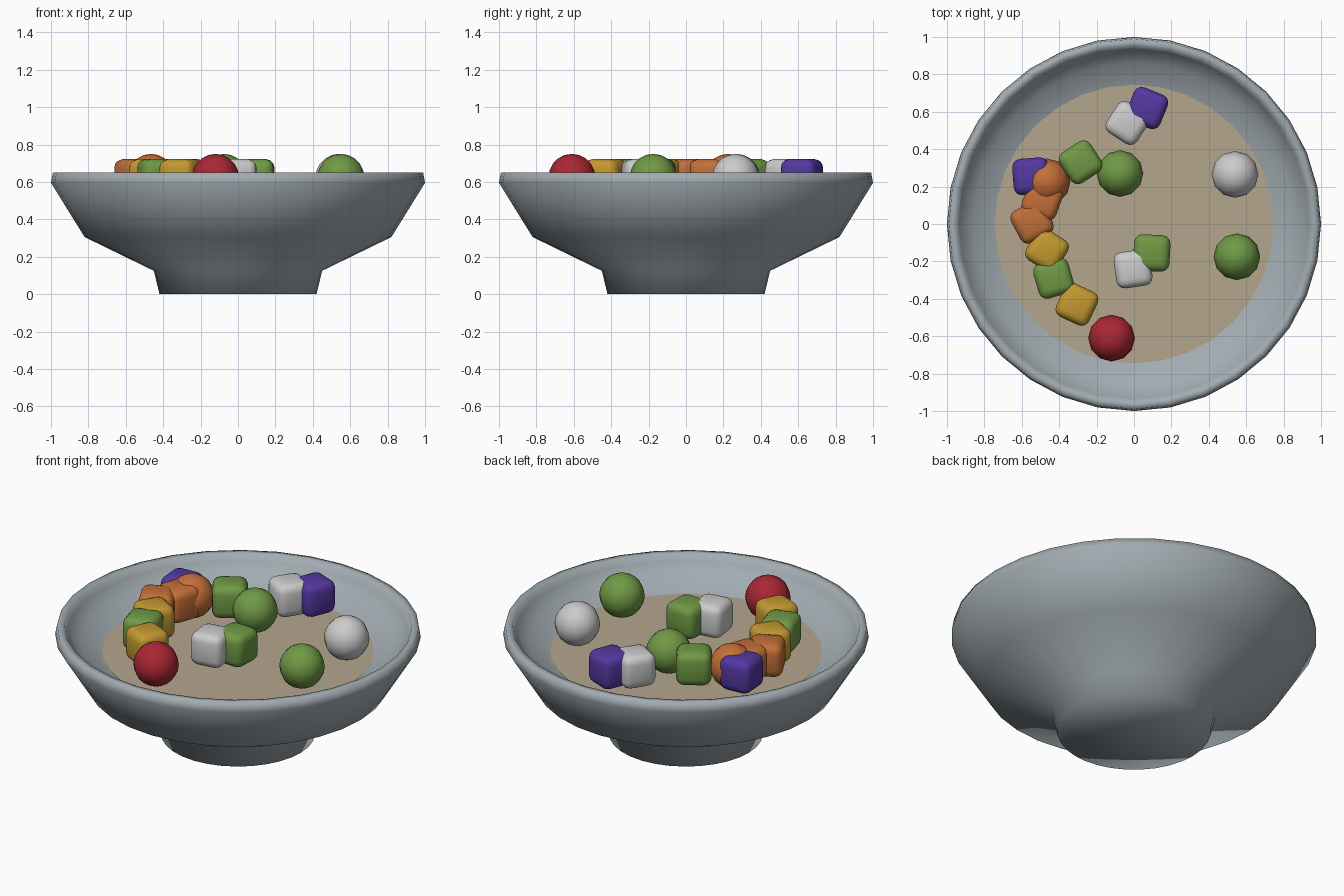
import bpy, bmesh
from math import radians
from mathutils import Matrix

if "Cube" in bpy.data.objects:
    bpy.data.objects.remove(bpy.data.objects["Cube"])

COLOURS = {
    "bowl": (0.36, 0.41, 0.44), "broth": (0.45, 0.38, 0.27),
    "white": (0.62, 0.61, 0.6), "green": (0.16, 0.32, 0.06),
    "purple": (0.09, 0.04, 0.36), "orange": (0.55, 0.16, 0.04),
    "yellow": (0.55, 0.32, 0.03), "red": (0.4, 0.02, 0.035),
}
mats = {}
for key, rgb in COLOURS.items():
    mats[key] = bpy.data.materials.new(key)
    mats[key].diffuse_color = (*rgb, 1)


def add(name, bm, colour):
    bmesh.ops.recalc_face_normals(bm, faces=bm.faces)
    for f in bm.faces:
        f.smooth = True
    me = bpy.data.meshes.new(name)
    bm.to_mesh(me)
    bm.free()
    me.materials.append(mats[colour])
    ob = bpy.data.objects.new(name, me)
    bpy.context.collection.objects.link(ob)
    return ob


# bowl: one closed profile turned around z
profile = [(0, 0), (0.42, 0), (0.45, 0.125), (0.82, 0.305), (1.0, 0.595),
           (0.99, 0.65), (0.95, 0.65), (0.935, 0.61), (0.86, 0.545),
           (0.74, 0.495), (0.5, 0.42), (0, 0.38)]
bm = bmesh.new()
vs = [bm.verts.new((r, 0, z)) for r, z in profile]
es = [bm.edges.new(p) for p in zip(vs, vs[1:])]
bmesh.ops.spin(bm, geom=vs + es, cent=(0, 0, 0), axis=(0, 0, 1),
               angle=radians(360), steps=32)
bmesh.ops.remove_doubles(bm, verts=bm.verts, dist=1e-4)
add("bowl", bm, "bowl")

# broth surface
bm = bmesh.new()
bmesh.ops.create_circle(bm, cap_ends=True, segments=32, radius=0.745)
bmesh.ops.translate(bm, verts=bm.verts, vec=(0, 0, 0.5))
add("broth", bm, "broth")

# round pieces resting on the broth
balls = [("green", -0.075, 0.27), ("white", 0.54, 0.265),
         ("green", 0.55, -0.175), ("red", -0.12, -0.61),
         ("orange", -0.465, 0.225)]
for i, (colour, x, y) in enumerate(balls):
    bm = bmesh.new()
    bmesh.ops.create_uvsphere(bm, u_segments=12, v_segments=10, radius=0.125,
                              matrix=Matrix.Translation((x, y, 0.625)))
    add(f"ball_{i + 1}", bm, colour)

# rounded cubes: colour, x, y, turn in degrees
cubes = [("purple", -0.55, 0.255, 4), ("orange", -0.49, 0.13, -20),
         ("orange", -0.545, 0.01, 28), ("yellow", -0.465, -0.14, -32),
         ("green", -0.43, -0.29, 16), ("yellow", -0.305, -0.43, -25),
         ("green", -0.285, 0.33, 33), ("white", -0.035, 0.54, -33),
         ("purple", 0.07, 0.62, -22), ("white", -0.005, -0.24, 8),
         ("green", 0.095, -0.155, -3)]
for i, (colour, x, y, turn) in enumerate(cubes):
    bm = bmesh.new()
    bmesh.ops.create_cube(bm, size=0.195)
    bmesh.ops.bevel(bm, geom=bm.edges[:], offset=0.045, segments=3,
                    profile=0.5, affect='EDGES')
    bmesh.ops.transform(bm, verts=bm.verts, matrix=Matrix.Translation(
        (x, y, 0.624)) @ Matrix.Rotation(radians(turn), 4, 'Z'))
    add(f"cube_{i + 1}", bm, colour)

for m in bpy.data.materials:
    if m.users and not m.is_grease_pencil:
        m.use_nodes = True
        m.node_tree.nodes["Principled BSDF"].inputs["Base Color"].default_value = m.diffuse_color
